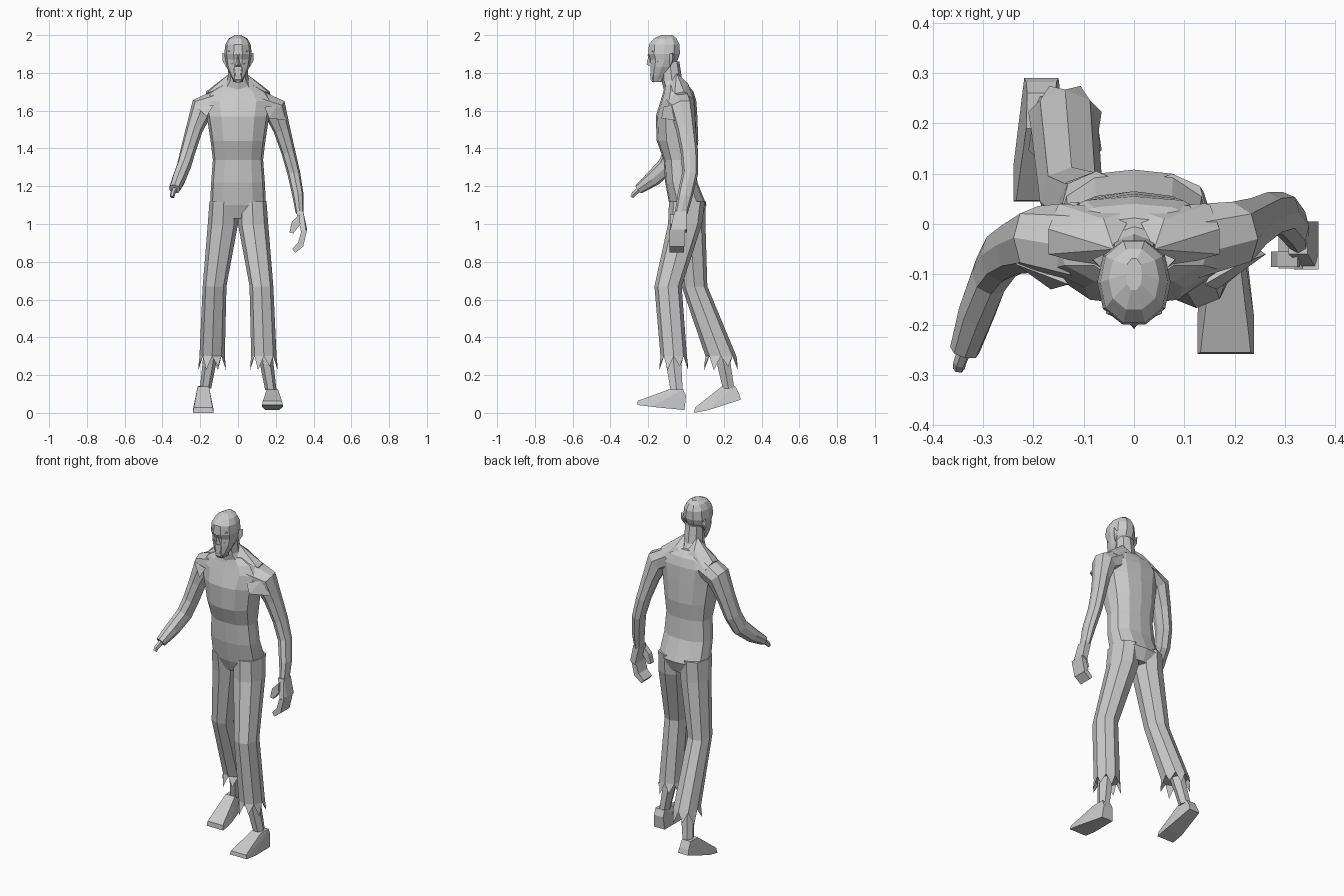
import bpy, bmesh, math
from mathutils import Vector


def finish(name, bm):
    bmesh.ops.recalc_face_normals(bm, faces=bm.faces)
    me = bpy.data.meshes.new(name)
    bm.to_mesh(me)
    bm.free()
    ob = bpy.data.objects.new(name, me)
    bpy.context.collection.objects.link(ob)
    return ob


def loft(name, rings, n=8, power=2.3, follow=False, hem=0):
    """Skin n-sided rings (x, y, z, rx, ry); follow turns rings along the path."""
    bm = bmesh.new()
    cs = [Vector(r[:3]) for r in rings]
    loops = []
    for i, r in enumerate(rings):
        u, v = Vector((1, 0, 0)), Vector((0, 1, 0))
        if follow:
            t = (cs[min(i + 1, len(cs) - 1)] - cs[max(i - 1, 0)]).normalized()
            u = (u - t * u.dot(t)).normalized()
            v = u.cross(t)
        loop = []
        for k in range(n):
            a = 2 * math.pi * k / n
            c, s = math.cos(a), math.sin(a)
            f = (abs(c) ** power + abs(s) ** power) ** (-1 / power)
            loop.append(bm.verts.new(cs[i] + u * r[3] * c * f + v * r[4] * s * f))
        loops.append(loop)
    for a, b in zip(loops, loops[1:]):
        for k in range(n):
            bm.faces.new((a[k], a[(k + 1) % n], b[(k + 1) % n], b[k]))
    bm.faces.new(loops[0])
    bm.faces.new(loops[-1])
    if hem:  # ragged triangles hanging from the last ring
        for k in range(n):
            p, q = loops[-1][k], loops[-1][(k + 1) % n]
            mid = (p.co + q.co) / 2
            tip = mid + (mid - cs[-1]) * 0.25 - Vector((0, 0, hem * (1 + 0.35 * (k % 2))))
            bm.faces.new((p, bm.verts.new(tip), q))
    return finish(name, bm)


def hull(name, pts):
    bm = bmesh.new()
    for p in pts:
        bm.verts.new(p)
    bmesh.ops.convex_hull(bm, input=bm.verts)
    bmesh.ops.dissolve_limit(bm, angle_limit=0.03, verts=bm.verts, edges=bm.edges)
    return finish(name, bm)


def sided(cx, profile):
    """Profile points (y, z, half width) placed on both sides of cx."""
    return [(cx + s * w, y, z) for y, z, w in profile for s in (-1, 1)]


# torso from crotch to neck base
loft("torso", [(0, .01, 1.03, .09, .07), (0, .01, 1.10, .148, .098),
               (0, -.025, 1.22, .142, .085), (0, -.033, 1.34, .133, .085),
               (0, -.045, 1.44, .145, .110), (0, -.050, 1.57, .165, .110),
               (0, -.040, 1.65, .185, .095), (0, -.040, 1.70, .150, .080),
               (0, -.050, 1.735, .085, .062)], n=12, power=2.5)

# neck, leaning forward
loft("neck", [(0, -.05, 1.70, .095, .065), (0, -.075, 1.76, .055, .055),
              (0, -.085, 1.86, .05, .05)])

# skull and jaw
loft("head", [(0, -.155, 1.752, .022, .026), (0, -.145, 1.785, .040, .046),
              (0, -.128, 1.83, .060, .062), (0, -.115, 1.87, .068, .074),
              (0, -.116, 1.90, .073, .086), (0, -.115, 1.95, .067, .084),
              (0, -.110, 1.982, .050, .062), (0, -.10, 2.0, .016, .032)], n=10)

# face details
hull("nose", [(0, -.198, 1.895), (0, -.209, 1.845), (-.017, -.185, 1.832),
              (.017, -.185, 1.832), (0, -.16, 1.87)])
hull("mouth_and_chin", sided(0, [(-.188, 1.825, .022), (-.188, 1.765, .017),
                                 (-.175, 1.75, .014), (-.13, 1.755, .026),
                                 (-.14, 1.83, .048)]))
for s, side in ((-1, "right"), (1, "left")):
    hull(side + "_brow", [(0, -.204, 1.895), (s * .055, -.178, 1.918),
                          (s * .058, -.165, 1.895), (0, -.19, 1.875),
                          (0, -.18, 1.93), (s * .04, -.15, 1.91)])
    hull(side + "_cheek", [(s * .03, -.186, 1.85), (s * .062, -.15, 1.865),
                           (s * .045, -.155, 1.81), (s * .03, -.14, 1.84)])
    hull(side + "_ear", [(s * .062, -.09, 1.90), (s * .082, -.07, 1.905),
                         (s * .082, -.072, 1.865), (s * .062, -.085, 1.83),
                         (s * .06, -.06, 1.88)])
    # sloping muscle from neck to shoulder
    hull(side + "_trapezius", [(s * .04, -.05, 1.80), (s * .06, .01, 1.745),
                               (s * .17, -.01, 1.70), (s * .17, -.06, 1.69),
                               (s * .06, -.09, 1.735), (0, .03, 1.70),
                               (s * .15, .04, 1.66)])

# left arm, hanging
loft("left_arm", [(.11, -.035, 1.645, .065, .08), (.195, -.02, 1.61, .066, .066),
                  (.232, 0, 1.50, .045, .052), (.267, .018, 1.38, .037, .046),
                  (.295, .022, 1.27, .034, .042), (.318, -.005, 1.15, .030, .040),
                  (.326, -.025, 1.06, .021, .034)], follow=True)

# left hand: palm, curled fingers, thumb
hull("left_palm", [(x, y, z) for y in (-.06, .005) for x, z in
                   ((.307, 1.07), (.345, 1.07), (.366, .97), (.335, .955))]
     + [(.36, -.085, .96), (.335, -.085, .955)])
hull("left_fingers", [(x, y, z) for y in (-.09, -.005) for x, z in
                      ((.366, .97), (.335, .96), (.345, .88), (.318, .90))])
hull("left_fingertips", [(x, y, z) for y in (-.088, -.01) for x, z in
                         ((.345, .88), (.322, .905), (.303, .848), (.287, .868))])
hull("left_thumb", [(x, y, z) for y in (-.085, -.055) for x, z in
                    ((.325, 1.05), (.33, 1.0), (.285, 1.01), (.272, .955), (.293, .95))])

# right arm, reaching forward and ending in a stump
loft("right_arm", [(-.11, -.035, 1.645, .065, .08), (-.19, -.03, 1.615, .064, .066),
                   (-.232, -.045, 1.50, .045, .055), (-.264, -.065, 1.39, .040, .052),
                   (-.285, -.10, 1.31, .038, .050), (-.312, -.175, 1.24, .037, .042),
                   (-.336, -.25, 1.185, .030, .027)], follow=True)
loft("stump_bone", [(-.332, -.24, 1.19, .015, .015), (-.346, -.275, 1.16, .013, .014),
                    (-.348, -.287, 1.142, .012, .010)], n=6, follow=True)

# torn sleeve flaps at the armpits
hull("left_sleeve_flap", [(.14, -.12, 1.62), (.165, -.13, 1.56), (.262, -.06, 1.548),
                          (.21, -.08, 1.63), (.2, -.02, 1.58)])
hull("right_sleeve_flap", [(-.13, -.12, 1.63), (-.165, -.13, 1.57), (-.235, -.08, 1.63),
                           (-.2, -.03, 1.60)])

# trouser legs with ragged hems: left strides forward, right trails
loft("left_trouser_leg", [(.075, .005, 1.12, .076, .095), (.080, -.005, 1.00, .080, .090),
                          (.124, -.095, .67, .063, .072), (.137, -.065, .30, .067, .070)],
     hem=.055)
loft("right_trouser_leg", [(-.075, .01, 1.12, .076, .095), (-.080, .020, 1.00, .080, .083),
                           (-.124, .045, .67, .063, .068), (-.137, .185, .30, .067, .082)],
     hem=.055)

# shins
loft("left_shin", [(.142, -.068, .36, .038, .048), (.152, -.065, .26, .036, .045),
                   (.174, -.05, .12, .030, .036)], n=6)
loft("right_shin", [(-.142, .175, .36, .038, .048), (-.152, .200, .26, .036, .040),
                    (-.172, .225, .13, .030, .034)], n=6)

# feet
hull("left_foot", sided(.182, [(-.258, .042, .056), (-.255, .064, .05), (-.18, .032, .056),
                               (-.008, .015, .036), (.0, .09, .03), (-.015, .125, .03),
                               (-.088, .125, .03)]))
hull("right_foot", sided(-.184, [(.045, .0, .055), (.047, .028, .05), (.12, .015, .055),
                                 (.29, .07, .034), (.282, .10, .03), (.26, .142, .028),
                                 (.19, .14, .03)]))
